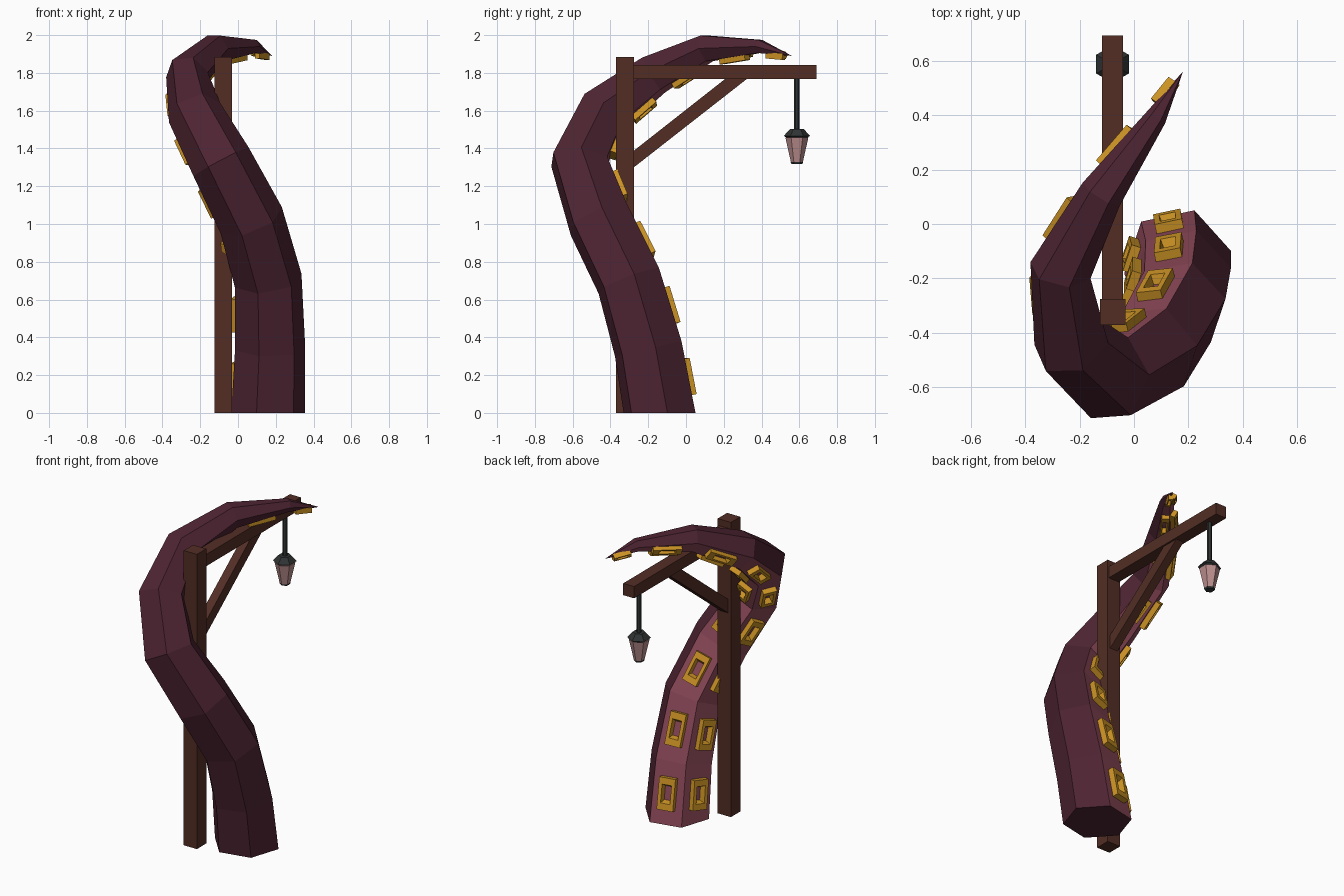
import bpy, bmesh, math
from mathutils import Vector

if "Cube" in bpy.data.objects:
    bpy.data.objects.remove(bpy.data.objects["Cube"])


def material(name, rgb):
    m = bpy.data.materials.new(name)
    m.diffuse_color = (*rgb, 1)
    m.use_nodes = True
    m.node_tree.nodes["Principled BSDF"].inputs["Base Color"].default_value = m.diffuse_color
    return m


PURPLE = material("dark_purple_skin", (.076, .018, .032))
PINK = material("pink_underside", (.262, .065, .098))
GOLD = material("gold_sucker", (.60, .29, .018))
WOOD = material("brown_wood", (.085, .027, .018))
METAL = material("dark_metal", (.030, .034, .034))
GLASS = material("pale_pink_glass", (.50, .27, .27))


def make(name, verts, faces, mats, rule=None):
    """Mesh object with outward normals; rule(face index) picks the material."""
    bm = bmesh.new()
    vs = [bm.verts.new(v) for v in verts]
    for i, f in enumerate(faces):
        face = bm.faces.new([vs[k] for k in f])
        face.material_index = rule(i) if rule else 0
    bmesh.ops.recalc_face_normals(bm, faces=bm.faces)
    me = bpy.data.meshes.new(name)
    bm.to_mesh(me)
    bm.free()
    for m in mats:
        me.materials.append(m)
    ob = bpy.data.objects.new(name, me)
    bpy.context.collection.objects.link(ob)
    return ob


def prism_x(name, profile, x0, x1, mat):
    """Extrude a (y, z) outline along x."""
    n = len(profile)
    verts = [(x, y, z) for x in (x0, x1) for y, z in profile]
    faces = [tuple(range(n)), tuple(range(n, 2 * n))]
    faces += [(i, (i + 1) % n, n + (i + 1) % n, n + i) for i in range(n)]
    return make(name, verts, faces, [mat])


def hex_lathe(name, x, y, profile, mat):
    """Six-sided turned part from (radius, z) pairs."""
    verts = [(x + r * math.cos(math.radians(90 + 60 * k)),
              y + r * math.sin(math.radians(90 + 60 * k)), z)
             for r, z in profile for k in range(6)]
    faces = [(6 * j + k, 6 * j + (k + 1) % 6, 6 * j + 6 + (k + 1) % 6, 6 * j + 6 + k)
             for j in range(len(profile) - 1) for k in range(6)]
    last = 6 * (len(profile) - 1)
    faces += [tuple(range(6)), tuple(range(last, last + 6))]
    return make(name, verts, faces, [mat])


# Tentacle: centre line and radius of each six-sided ring
path = [Vector(p) for p in (
    (.16, -.14, 0), (.17, -.20, .34), (.16, -.303, .70), (.07, -.46, 1.02),
    (-.09, -.565, 1.33), (-.23, -.44, 1.59), (-.27, -.17, 1.79),
    (-.12, .11, 1.93), (.08, .39, 1.94), (.18, .56, 1.89))]
radii = [.20, .19, .182, .177, .165, .145, .115, .08, .04]

rings = []
tangent = Vector((0, 0, 1))
u = Vector((math.cos(math.radians(132)), math.sin(math.radians(132)), 0))
for i, r in enumerate(radii):
    if i:
        new = ((path[i] - path[i - 1]).normalized()
               + (path[i + 1] - path[i]).normalized()).normalized()
        u = tangent.rotation_difference(new) @ u
        tangent = new
    w = tangent.cross(u)
    rings.append([path[i] + r * (math.cos(k * math.pi / 3) * u + math.sin(k * math.pi / 3) * w)
                  for k in range(6)])

n = len(rings)
verts = [v for ring in rings for v in ring] + [path[-1]]
faces = [(6 * j + k, 6 * j + (k + 1) % 6, 6 * j + 6 + (k + 1) % 6, 6 * j + 6 + k)
         for j in range(n - 1) for k in range(6)]
faces += [(6 * n - 6 + k, 6 * n - 6 + (k + 1) % 6, 6 * n) for k in range(6)]
faces.append(tuple(range(6)))
# The two faces beside the inner ridge are the pink underside
make("tentacle", verts, faces, [PURPLE, PINK],
     lambda i: 1 if i < 6 * n and i % 6 in (0, 5) else 0)

# Suckers: one hollow rectangular frame on each underside face
rings.append([path[-1]] * 6)
radii.append(0)
sv, sf = [], []
for j in range(n):
    for k in (0, 5):
        a, b = rings[j][k], rings[j][(k + 1) % 6]
        c, d = rings[j + 1][(k + 1) % 6], rings[j + 1][k]
        mid = (a + b + c + d) / 4
        along = (c + d - a - b) / 2
        length = along.length * .51
        along.normalize()
        r = (radii[j] + radii[j + 1]) / 2
        across = (b - a)
        across = (across - along * across.dot(along)).normalized()
        out = along.cross(across)
        if out.dot(mid - (path[j] + path[j + 1]) / 2) < 0:
            out = -out
        wide, tall = .02 + .42 * r, .024 + .06 * r
        base = len(sv)
        for s, h in ((1, -.008), (1, tall), (.58, tall), (.40, -.008)):
            for p, q in ((-1, -1), (1, -1), (1, 1), (-1, 1)):
                sv.append(mid + along * (p * s * length / 2)
                          + across * (q * s * wide / 2) + out * h)
        for m in range(4):
            for e in range(4):
                f = (e + 1) % 4
                m2 = (m + 1) % 4
                sf.append((base + 4 * m + e, base + 4 * m + f,
                           base + 4 * m2 + f, base + 4 * m2 + e))
make("suckers", sv, sf, [GOLD])

# Wooden lamp post, arm and diagonal brace
prism_x("post", [(-.37, 0), (-.275, 0), (-.275, 1.885), (-.37, 1.885)], -.125, -.032, WOOD)
prism_x("arm", [(-.28, 1.767), (.692, 1.767), (.692, 1.842), (-.28, 1.842)], -.117, -.04, WOOD)
prism_x("brace", [(-.28, 1.297), (-.28, 1.385), (.21, 1.77), (.325, 1.77)], -.106, -.051, WOOD)

# Hanging lantern
LX, LY = -.079, .587
hex_lathe("lantern_rod", LX, LY, [(.014, 1.49), (.014, 1.775)], METAL)
hex_lathe("lantern_cap", LX, LY, [(.052, 1.455), (.069, 1.467), (.037, 1.502)], METAL)
hex_lathe("lantern_glass", LX, LY, [(.031, 1.325), (.061, 1.458)], GLASS)
hex_lathe("lantern_base", LX, LY, [(.029, 1.318), (.033, 1.328)], METAL)
